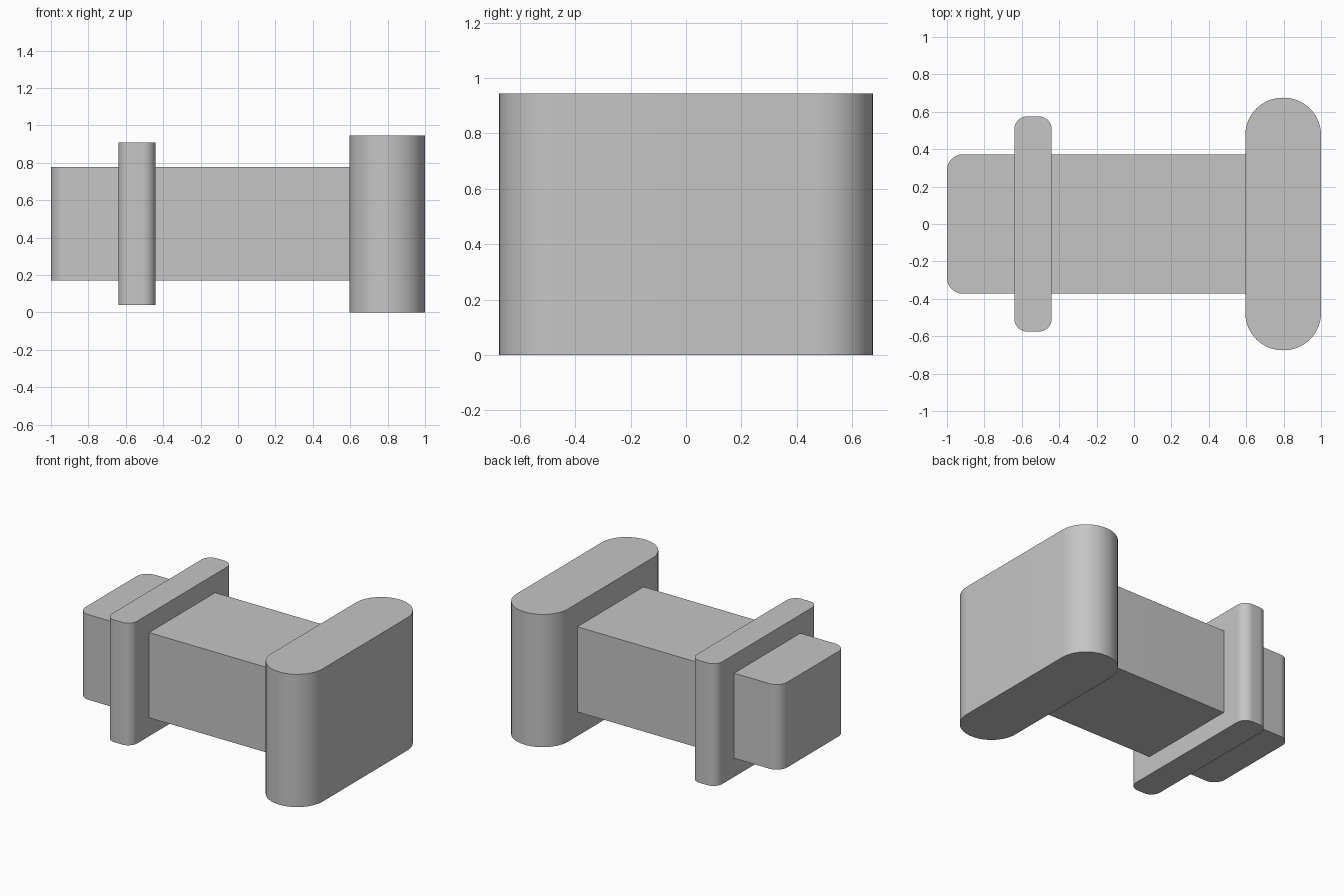
import bpy, bmesh, math

cube = bpy.data.objects.get("Cube")
if cube:
    bpy.data.objects.remove(cube, do_unlink=True)

grey = bpy.data.materials.new("plain grey")
grey.use_nodes = True
color = (0.56, 0.56, 0.56, 1)
grey.diffuse_color = color
grey.node_tree.nodes["Principled BSDF"].inputs["Base Color"].default_value = color


def rounded_block(name, x0, x1, half_y, z0, z1, left_radius, right_radius, steps=16):
    """Extrude a plan outline upward; corner radii are set per x end."""
    corners = [(x1, 1, right_radius, 0), (x0, 1, left_radius, 90),
               (x0, -1, left_radius, 180), (x1, -1, right_radius, 270)]
    outline = []
    for x, side, r, start in corners:
        cx = x - r if x == x1 else x + r
        cy = side * (half_y - r)
        for i in range(steps + 1 if r else 1):
            a = math.radians(start + 90 * i / steps)
            outline.append((cx + r * math.cos(a), cy + r * math.sin(a), z0))

    bm = bmesh.new()
    base = bm.faces.new([bm.verts.new(p) for p in outline])
    top = bmesh.ops.extrude_face_region(bm, geom=[base], use_keep_orig=True)
    for v in top["geom"]:
        if isinstance(v, bmesh.types.BMVert):
            v.co.z = z1
    bmesh.ops.recalc_face_normals(bm, faces=bm.faces)
    mesh = bpy.data.meshes.new(name)
    bm.to_mesh(mesh)
    bm.free()
    mesh.materials.append(grey)
    obj = bpy.data.objects.new(name, mesh)
    bpy.context.collection.objects.link(obj)
    bpy.ops.object.select_all(action='DESELECT')
    obj.select_set(True)
    bpy.context.view_layer.objects.active = obj
    bpy.ops.object.shade_smooth_by_angle(angle=math.radians(30))
    return obj


# Wide head with fully rounded ends
rounded_block("head", 0.595, 1.0, 0.675, 0, 0.945, 0.2, 0.2)
# Thin collar around the shaft
rounded_block("collar", -0.64, -0.44, 0.575, 0.04, 0.91, 0.07, 0.07)
# Shaft, rounded only at its free end and buried in the head
rounded_block("shaft", -1.0, 0.6, 0.372, 0.172, 0.778, 0.085, 0)
